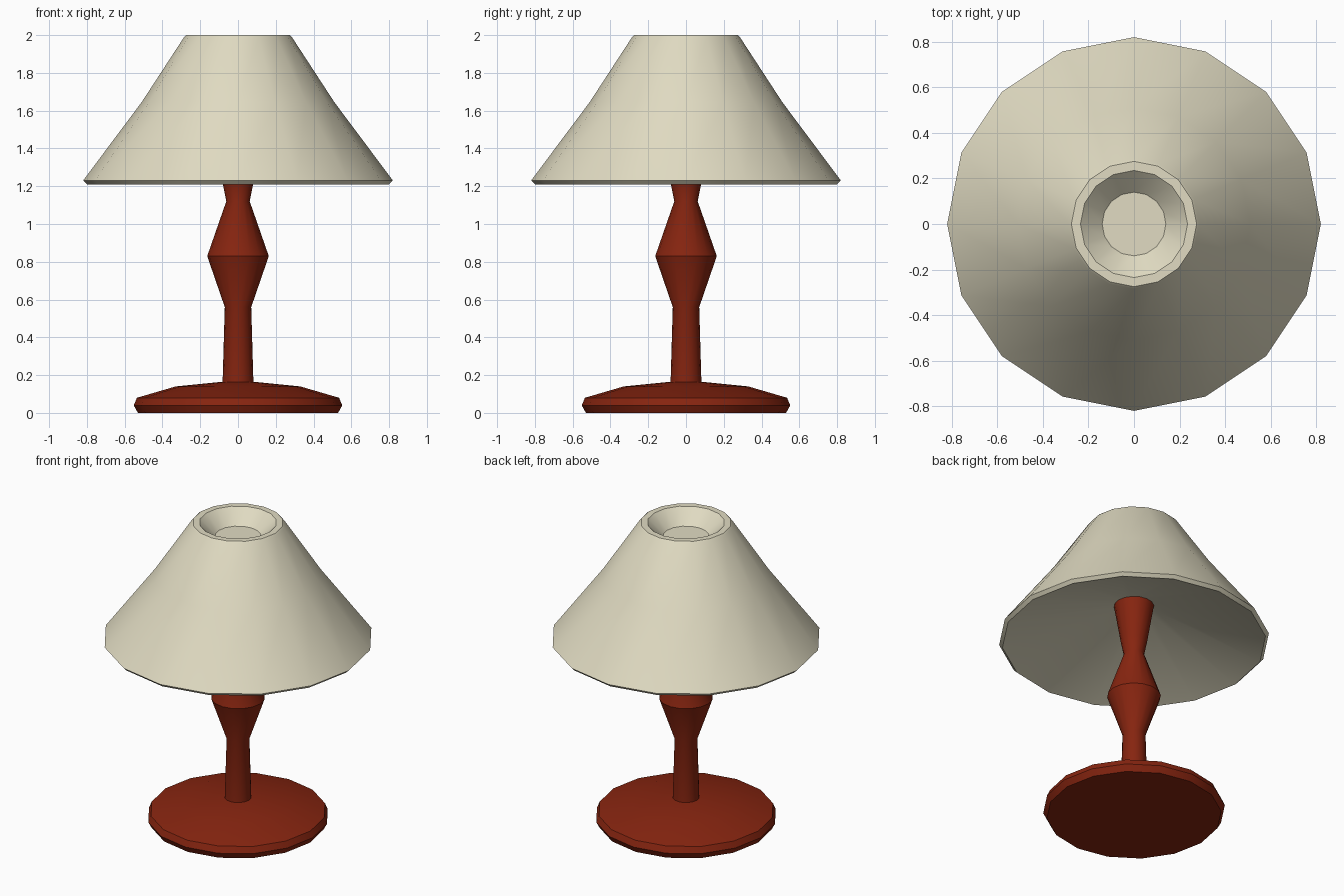
import bpy, bmesh, math

if "Cube" in bpy.data.objects:
    bpy.data.objects.remove(bpy.data.objects["Cube"])

SIDES = 16


def material(name, rgb):
    m = bpy.data.materials.new(name)
    m.diffuse_color = (*rgb, 1)
    m.use_nodes = True
    m.node_tree.nodes["Principled BSDF"].inputs["Base Color"].default_value = m.diffuse_color
    return m


def lathe(name, profile, mat):
    """Spin (radius, z) points round the z axis and cap both ends."""
    bm = bmesh.new()
    rings = []
    for r, z in profile:
        rings.append([bm.verts.new((r * math.cos(a), r * math.sin(a), z))
                      for a in (2 * math.pi * i / SIDES for i in range(SIDES))])
    for lo, hi in zip(rings, rings[1:]):
        for i in range(SIDES):
            j = (i + 1) % SIDES
            bm.faces.new((lo[i], lo[j], hi[j], hi[i]))
    bm.faces.new(rings[0][::-1])
    bm.faces.new(rings[-1])
    bmesh.ops.recalc_face_normals(bm, faces=bm.faces)
    me = bpy.data.meshes.new(name)
    bm.to_mesh(me)
    bm.free()
    me.materials.append(mat)
    ob = bpy.data.objects.new(name, me)
    bpy.context.collection.objects.link(ob)
    bpy.ops.object.select_all(action='DESELECT')
    ob.select_set(True)
    bpy.context.view_layer.objects.active = ob
    bpy.ops.object.shade_smooth_by_angle(angle=math.radians(30))
    return ob


wood = material("red wood", (0.24, 0.018, 0.005))
cloth = material("cream cloth", (0.75, 0.71, 0.54))

# Domed round foot
lathe("foot", [(0.53, 0), (0.552, 0.04), (0.535, 0.08), (0.33, 0.14), (0.08, 0.165)], wood)

# Turned stem, flaring into the shade
lathe("stem", [(0.082, 0.15), (0.07, 0.56), (0.163, 0.83), (0.062, 1.12),
               (0.08, 1.21), (0.123, 1.47)], wood)

# Shade: shallow cone underneath, sloped outside, funnel hollow on top
lathe("shade", [(0.12, 1.46), (0.80, 1.21), (0.82, 1.23), (0.51, 1.645), (0.285, 1.99),
                (0.275, 2.0), (0.235, 2.0), (0.14, 1.91)], cloth)
